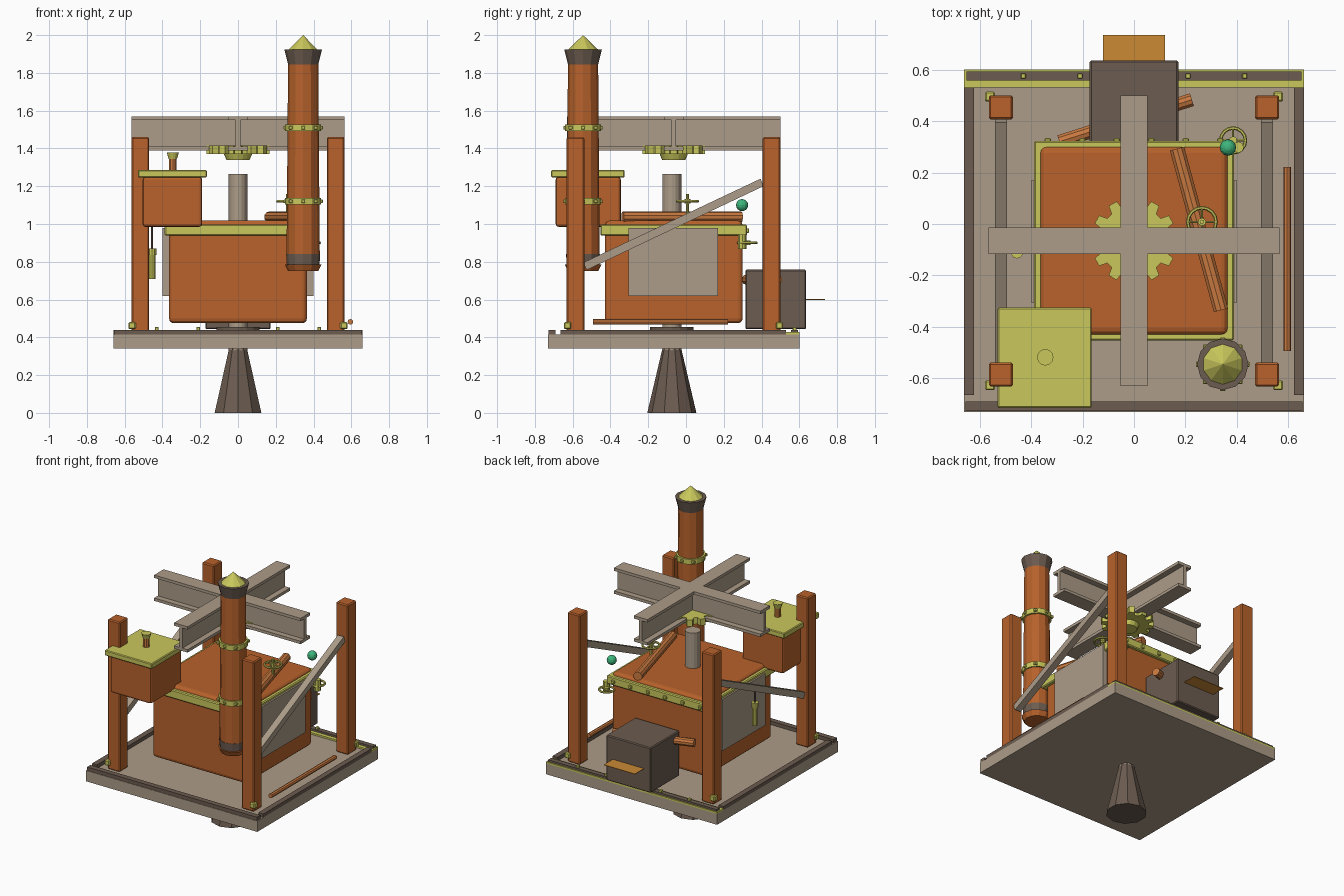
import bpy, bmesh, math
from mathutils import Vector, Matrix

if "Cube" in bpy.data.objects:
    bpy.data.objects.remove(bpy.data.objects["Cube"])

def mat(name, r, g, b):
    m = bpy.data.materials.new(name)
    lin = [((c / 255 + 0.055) / 1.055) ** 2.4 for c in (r, g, b)]
    m.diffuse_color = (*lin, 1)
    m.use_nodes = True
    m.node_tree.nodes["Principled BSDF"].inputs["Base Color"].default_value = m.diffuse_color
    return m

RUST = mat("rust_orange", 184, 98, 43)
TAN = mat("warm_grey", 172, 156, 136)
DARK = mat("dark_brown", 108, 92, 80)
BRASS = mat("brass_yellow", 202, 200, 92)
COPPER = mat("copper", 202, 122, 64)
AMBER = mat("amber", 203, 138, 52)
GREEN = mat("green", 62, 182, 124)
CY = -0.065  # centre line of the machine in y

def finish(name, bm, m):
    bmesh.ops.recalc_face_normals(bm, faces=bm.faces[:])
    me = bpy.data.meshes.new(name)
    bm.to_mesh(me)
    bm.free()
    me.materials.append(m)
    ob = bpy.data.objects.new(name, me)
    bpy.context.collection.objects.link(ob)
    return ob

def box(name, x0, x1, y0, y1, z0, z1, m, bevel=0.0, seg=1):
    bm = bmesh.new()
    size = Matrix.Diagonal((x1 - x0, y1 - y0, z1 - z0, 1))
    pos = Matrix.Translation(((x0 + x1) / 2, (y0 + y1) / 2, (z0 + z1) / 2))
    bmesh.ops.create_cube(bm, size=1, matrix=pos @ size)
    if bevel:
        bmesh.ops.bevel(bm, geom=bm.edges[:], offset=bevel, segments=seg, affect='EDGES', profile=0.5)
    return finish(name, bm, m)

def rod(name, a, b, r1, m, r2=None, sides=12, roll=0.0):
    a, b = Vector(a), Vector(b)
    d = b - a
    bm = bmesh.new()
    mx = Matrix.Translation((a + b) / 2) @ d.to_track_quat('Z', 'Y').to_matrix().to_4x4() @ Matrix.Rotation(roll, 4, 'Z')
    bmesh.ops.create_cone(bm, cap_ends=True, segments=sides, radius1=r1,
                          radius2=r1 if r2 is None else r2, depth=d.length, matrix=mx)
    return finish(name, bm, m)

def post(name, x, y, z0, z1, r, m, r2=None, sides=12):
    return rod(name, (x, y, z0), (x, y, z1), r, m, r2, sides)

def extrude(name, pts, vec, m):
    bm = bmesh.new()
    f = bm.faces.new([bm.verts.new(p) for p in pts])
    g = bmesh.ops.extrude_face_region(bm, geom=[f])
    bmesh.ops.translate(bm, vec=vec, verts=[v for v in g['geom'] if isinstance(v, bmesh.types.BMVert)])
    return finish(name, bm, m)

def bolt(name, x, y, z, s):
    return box(name, x - s, x + s, y - s, y + s, z - s, z + s, BRASS, s * 0.3)

def wheel(name, x, y, z, r):
    # hand wheel: ring, cross spokes and hub
    bpy.ops.mesh.primitive_torus_add(location=(x, y, z), major_radius=r, minor_radius=0.007,
                                     major_segments=16, minor_segments=6)
    ob = bpy.context.object
    ob.name = name + "_ring"
    ob.data.materials.append(BRASS)
    rod(name + "_spoke_x", (x - r, y, z), (x + r, y, z), 0.005, BRASS, sides=6)
    rod(name + "_spoke_y", (x, y - r, z), (x, y + r, z), 0.005, BRASS, sides=6)
    post(name + "_hub", x, y, z - 0.012, z + 0.012, 0.016, BRASS, sides=8)

# base platform, rims and pedestal
box("platform", -0.66, 0.66, -0.73, 0.6, 0.34, 0.415, TAN)
for s, n in ((-1, "left"), (1, "right")):
    a, b = sorted((s * 0.66, s * 0.622))
    box(n + "_rim", a, b, -0.665, 0.53, 0.415, 0.44, DARK)
box("front_rim", -0.655, 0.655, -0.727, -0.69, 0.415, 0.44, DARK)
box("back_rim_plate", -0.66, 0.66, 0.53, 0.6, 0.415, 0.427, BRASS)
box("back_rim", -0.65, 0.65, 0.557, 0.592, 0.427, 0.44, DARK)
for i, x in enumerate((-0.43, -0.21, 0.21, 0.43)):
    bolt("rim_bolt_%d" % i, x, 0.575, 0.445, 0.01)
post("pedestal", 0, CY - 0.01, 0, 0.34, 0.13, DARK, 0.05, 10)
post("centre_shaft", 0, CY - 0.01, 0.3, 1.265, 0.05, TAN, sides=16)
post("shaft_collar", 0, CY - 0.01, 0.41, 0.455, 0.115, DARK, sides=16)

# corner posts with foot bolts
for sx in (-1, 1):
    for y, sy in ((-0.585, -1), (0.453, 1)):
        n = ("left" if sx < 0 else "right") + ("_front" if sy < 0 else "_back")
        x = sx * 0.517
        box(n + "_post", x - 0.047, x + 0.047, y - 0.047, y + 0.047, 0.415, 1.46, RUST, 0.007)
        bolt(n + "_foot_bolt", sx * 0.56, y + sy * 0.042, 0.462, 0.019)

# sloping braces on both sides
for sx, n in ((-1, "left"), (1, "right")):
    extrude(n + "_brace", [(sx * 0.517 - 0.023, y, z) for y, z in
            ((-0.545, 0.795), (0.395, 1.24), (0.41, 1.2), (-0.525, 0.757))], (0.046, 0, 0), TAN)

# crossed I beams
prof = [(-.052, 0), (.052, 0), (.052, .02), (.012, .02), (.012, .16), (.052, .16),
        (.052, .18), (-.052, .18), (-.052, .16), (-.012, .16), (-.012, .02), (-.052, .02)]
extrude("cross_beam_x", [(-0.565, CY + p, 1.39 + q) for p, q in prof], (1.13, 0, 0), TAN)
extrude("cross_beam_y", [(p, CY - 0.565, 1.39 + q) for p, q in prof], (0, 1.13, 0), TAN)

# gear and hub under the beams
teeth = 12
ring = []
for i in range(teeth):
    for off, r in ((-0.33, 0.135), (-0.2, 0.167), (0.2, 0.167), (0.33, 0.135)):
        t = (i + off) * 2 * math.pi / teeth
        ring.append((r * math.cos(t), CY + r * math.sin(t), 1.37))
extrude("gear", ring, (0, 0, 0.046), BRASS)
post("gear_hub", 0, CY, 1.34, 1.372, 0.062, BRASS, 0.075, 16)

# main boiler body
box("boiler", -0.365, 0.365, CY - 0.365, CY + 0.365, 0.475, 1.018, RUST, 0.025, 3)
box("boiler_rim", -0.388, 0.388, CY - 0.388, CY + 0.388, 0.938, 0.997, BRASS, 0.006)
box("left_panel", -0.4, -0.36, -0.305, 0.17, 0.62, 0.98, TAN)
box("right_panel", 0.36, 0.4, -0.305, 0.17, 0.62, 0.98, TAN)
for i in range(6):
    bolt("boiler_bolt_%d" % i, -0.335 + i * 0.134, 0.322, 0.965, 0.012)

# pipes
rod("top_pipe", (0.167, 0.293, 1.037), (0.338, -0.335, 1.037), 0.03, COPPER, sides=10)
rod("back_pipe", (0.225, 0.483, 0.705), (-0.29, 0.32, 0.705), 0.027, COPPER, sides=10)
rod("floor_pipe", (0.595, -0.493, 0.482), (0.595, 0.222, 0.482), 0.015, COPPER, sides=8)

# valves and marker ball
wheel("top_valve", 0.264, 0.008, 1.12, 0.055)
post("top_valve_stem", 0.264, 0.008, 1.04, 1.16, 0.009, BRASS, sides=8)
wheel("side_valve", 0.385, 0.325, 0.9, 0.048)
post("side_valve_body", 0.405, 0.298, 0.868, 0.945, 0.022, BRASS, sides=8)
bm = bmesh.new()
bmesh.ops.create_uvsphere(bm, u_segments=12, v_segments=8, radius=0.032,
                          matrix=Matrix.Translation((0.365, 0.297, 1.1)))
finish("green_ball", bm, GREEN)

# rear box with tray
box("rear_box", -0.172, 0.172, 0.315, 0.636, 0.443, 0.758, DARK, 0.006)
box("rear_tray", -0.12, 0.12, 0.63, 0.735, 0.598, 0.602, AMBER)

# chimney
CX, CH = 0.345, -0.545
post("chimney_pipe", CX, CH, 0.835, 1.845, 0.088, RUST, 0.08, 12)
post("chimney_foot", CX, CH, 0.775, 0.84, 0.086, DARK, 0.09, 12)
post("chimney_base", CX, CH, 0.75, 0.785, 0.08, RUST, 0.097, 12)
post("chimney_cap", CX, CH, 1.845, 1.925, 0.08, DARK, 0.1, 12)
post("chimney_tip", CX, CH, 1.925, 2.0, 0.078, BRASS, 0.0, 10)
for j, z in enumerate((1.51, 1.12)):
    post("chimney_band_%d" % j, CX, CH, z - 0.018, z + 0.018, 0.095, BRASS, sides=12)
    for i in range(8):
        t = i * math.pi / 4
        bolt("band_bolt_%d_%d" % (j, i), CX + 0.094 * math.cos(t), CH + 0.094 * math.sin(t), z, 0.01)

# feed tank with lid and knob
box("feed_tank", -0.505, -0.19, -0.69, -0.345, 0.985, 1.25, RUST, 0.015, 2)
box("tank_lid", -0.53, -0.165, -0.715, -0.325, 1.247, 1.285, BRASS, 0.005)
post("lid_stem", -0.345, -0.518, 1.28, 1.35, 0.021, COPPER, sides=10)
post("lid_knob", -0.345, -0.518, 1.345, 1.378, 0.022, BRASS, 0.032, 12)

# hanging weight on the left side
post("weight_body", -0.455, -0.11, 0.71, 0.84, 0.018, BRASS, sides=10)
post("weight_collar", -0.455, -0.11, 0.835, 0.87, 0.024, BRASS, sides=10)
post("weight_cord", -0.455, -0.11, 0.87, 0.985, 0.006, DARK, sides=6)
